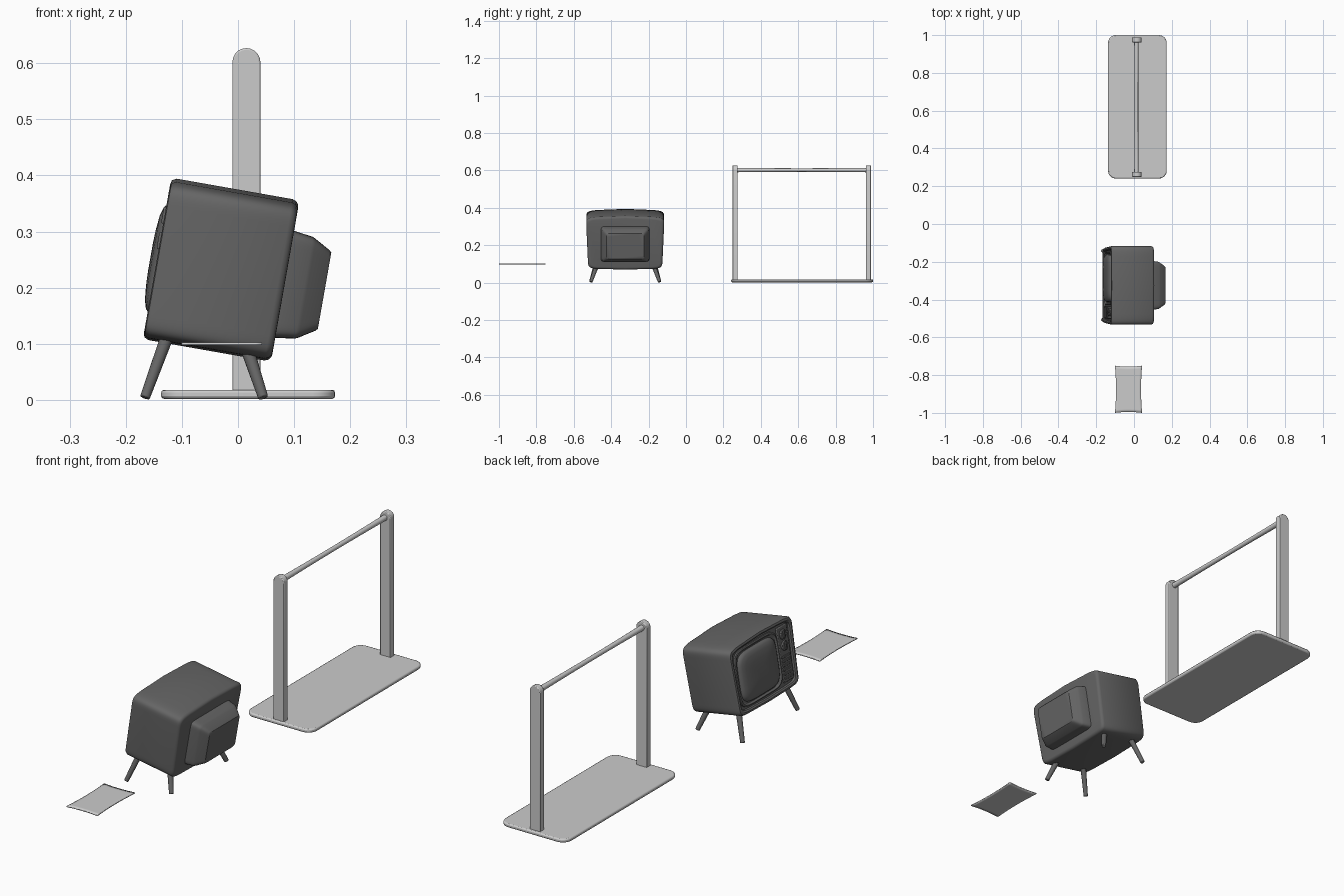
import bpy, bmesh, math
from mathutils import Matrix, Vector

if "Cube" in bpy.data.objects:
    bpy.data.objects.remove(bpy.data.objects["Cube"])

TV = Matrix.Translation((-0.03, -0.325, 0.232)) @ Matrix.Rotation(math.radians(10), 4, 'Y')
DARK = bpy.data.materials.new("dark_grey")
DARK.diffuse_color = (0.13, 0.13, 0.13, 1)
DARK.use_nodes = True
DARK.node_tree.nodes["Principled BSDF"].inputs["Base Color"].default_value = DARK.diffuse_color


def finish(name, bm, matrix=None, bevel=0, mat=None):
    bmesh.ops.recalc_face_normals(bm, faces=bm.faces)
    me = bpy.data.meshes.new(name)
    bm.to_mesh(me)
    bm.free()
    ob = bpy.data.objects.new(name, me)
    bpy.context.collection.objects.link(ob)
    if matrix:
        ob.matrix_world = matrix
    if matrix or mat:
        me.materials.append(mat or DARK)
    if bevel:
        mod = ob.modifiers.new("bevel", 'BEVEL')
        mod.width, mod.segments = bevel, 2
        mod.limit_method = 'ANGLE'
    bpy.ops.object.select_all(action='DESELECT')
    ob.select_set(True)
    bpy.context.view_layer.objects.active = ob
    bpy.ops.object.shade_smooth_by_angle(angle=math.radians(40))
    return ob


def loft(name, rings, **kw):
    """Skin closed rings of points and cap both ends."""
    bm = bmesh.new()
    vs = [[bm.verts.new(p) for p in r] for r in rings]
    n = len(rings[0])
    for a, b in zip(vs, vs[1:]):
        for i in range(n):
            j = (i + 1) % n
            bm.faces.new((a[i], a[j], b[j], b[i]))
    bm.faces.new(vs[0])
    bm.faces.new(vs[-1])
    return finish(name, bm, **kw)


def ring(x, hy, hz, power=4, cy=0, cz=0, count=64, arch=0, taper=0):
    """Rounded rectangle in the YZ plane at depth x."""
    pts = []
    for i in range(count):
        t = 2 * math.pi * i / count
        c, s = math.cos(t), math.sin(t)
        u = math.copysign(abs(c) ** (2 / power), c) if abs(c) > 1e-6 else 0
        v = math.copysign(abs(s) ** (2 / power), s) if abs(s) > 1e-6 else 0
        z = hz * v * (1 - arch * u * u * (1 if v > 0 else 0.5))
        pts.append((x, cy + hy * u * (1 + taper * v), cz + z))
    return pts


def cyl(name, a, b, ra, rb, matrix=None, sides=16, mat=None):
    a, b = Vector(a), Vector(b)
    q = (b - a).to_track_quat('Z', 'Y')
    circ = [Vector((math.cos(2 * math.pi * i / sides), math.sin(2 * math.pi * i / sides), 0))
            for i in range(sides)]
    return loft(name, [[p + q @ (c * r) for c in circ] for p, r in ((a, ra), (b, rb))],
                matrix=matrix, bevel=0.002, mat=mat)


def box(name, c, s, bevel, matrix=None):
    bm = bmesh.new()
    bmesh.ops.create_cube(bm, size=1)
    bmesh.ops.scale(bm, vec=s, verts=bm.verts)
    bmesh.ops.translate(bm, vec=c, verts=bm.verts)
    return finish(name, bm, matrix=matrix, bevel=bevel)


# television cabinet with recessed front (front faces -x)
shell = [(-0.104, 0.020), (-0.112, 0.018), (-0.116, 0.012), (-0.114, 0.004), (-0.106, 0),
         (0.104, 0), (0.111, 0.003), (0.115, 0.008), (0.116, 0.014)]
loft("tv_cabinet", [ring(x, 0.204 - d, 0.146 - d, 14, arch=0.08, taper=0.03)
                    for x, d in shell], matrix=TV)

# screen surround and bulging screen
frame = [(-0.100, 0.142, 0.118), (-0.110, 0.141, 0.117), (-0.112, 0.136, 0.112),
         (-0.106, 0.130, 0.106)]
loft("screen_surround", [ring(x, y, z, 6, cy=0.037) for x, y, z in frame], matrix=TV)
glass = [(-0.104, 1), (-0.114, 0.97), (-0.120, 0.9), (-0.1245, 0.75), (-0.127, 0.5),
         (-0.128, 0.25)]
loft("screen", [ring(x, 0.126 * k, 0.102 * k, 5, cy=0.037) for x, k in glass], matrix=TV)

# control panel: plate, two dials, speaker slats
box("control_panel", (-0.104, -0.143, 0), (0.010, 0.068, 0.222), 0.003, TV)
for z in (0.078, 0.032):
    cyl("dial", (-0.106, -0.143, z), (-0.114, -0.143, z), 0.021, 0.019, TV, 24)
    box("dial_grip", (-0.115, -0.143, z), (0.010, 0.008, 0.030), 0.002, TV)
for i in range(6):
    box("speaker_slat", (-0.110, -0.143, -0.010 - i * 0.017), (0.006, 0.054, 0.008), 0.0015, TV)

# picture tube housing on the back
hump = [(0.108, 0.131, 0.098, -0.006), (0.151, 0.125, 0.092, -0.006),
        (0.157, 0.121, 0.089, -0.006), (0.184, 0.104, 0.073, -0.005),
        (0.188, 0.100, 0.069, -0.005)]
loft("tube_housing", [ring(x, y, z, 14, cz=c) for x, y, z, c in hump], matrix=TV)

# splayed legs
for side in (-1, 1):
    for name, top, foot in (("front_leg", (-0.122, 0.125), (-0.166, 0.004)),
                            ("back_leg", (0.015, 0.095), (0.045, 0.004))):
        cyl(name, (top[0], -0.325 + side * 0.150, top[1]),
            (foot[0], -0.325 + side * 0.184, foot[1]), 0.012, 0.009, mat=DARK)

# stand base: plate with rounded corners
outline = []
for cx, cy, a0 in ((0.133, 0.96, 0), (-0.097, 0.96, 90), (-0.097, 0.281, 180), (0.133, 0.281, 270)):
    for k in range(7):
        a = math.radians(a0 + k * 15)
        outline.append((cx + 0.04 * math.cos(a), cy + 0.04 * math.sin(a)))
loft("stand_base", [[(x, y, z) for x, y in outline] for z in (0.002, 0.018)], bevel=0.005)

# posts with rounded tops
prof = [(-0.01, 0.01), (0.04, 0.01)]
prof += [(0.015 + 0.025 * math.cos(math.pi * k / 10), 0.602 + 0.025 * math.sin(math.pi * k / 10))
         for k in range(11)]
for y in (0.263, 0.975):
    loft("stand_post", [[(x, y + d, z) for x, z in prof] for d in (-0.0135, 0.0135)], bevel=0.003)

# crossbar, slightly thinner in the middle
bar = []
for k in range(13):
    t = k / 6 - 1
    r = 0.0095 + 0.0025 * t * t
    bar.append([(0.013 + r * math.cos(2 * math.pi * i / 16), 0.619 + 0.352 * t,
                 0.602 + r * math.sin(2 * math.pi * i / 16)) for i in range(16)])
loft("crossbar", bar)

# thin sheet with slightly pinched-in edges
bm = bmesh.new()
bmesh.ops.create_grid(bm, x_segments=12, y_segments=16, size=1)
for v in bm.verts:
    u, w = v.co.x, v.co.y
    v.co = (-0.029 + 0.072 * u * (1 - 0.08 * (1 - w * w)),
            -0.875 + 0.125 * w * (1 - 0.04 * (1 - u * u)), 0.1)
sheet = finish("sheet", bm)
solid = sheet.modifiers.new("thickness", 'SOLIDIFY')
solid.thickness, solid.offset = 0.005, 0
